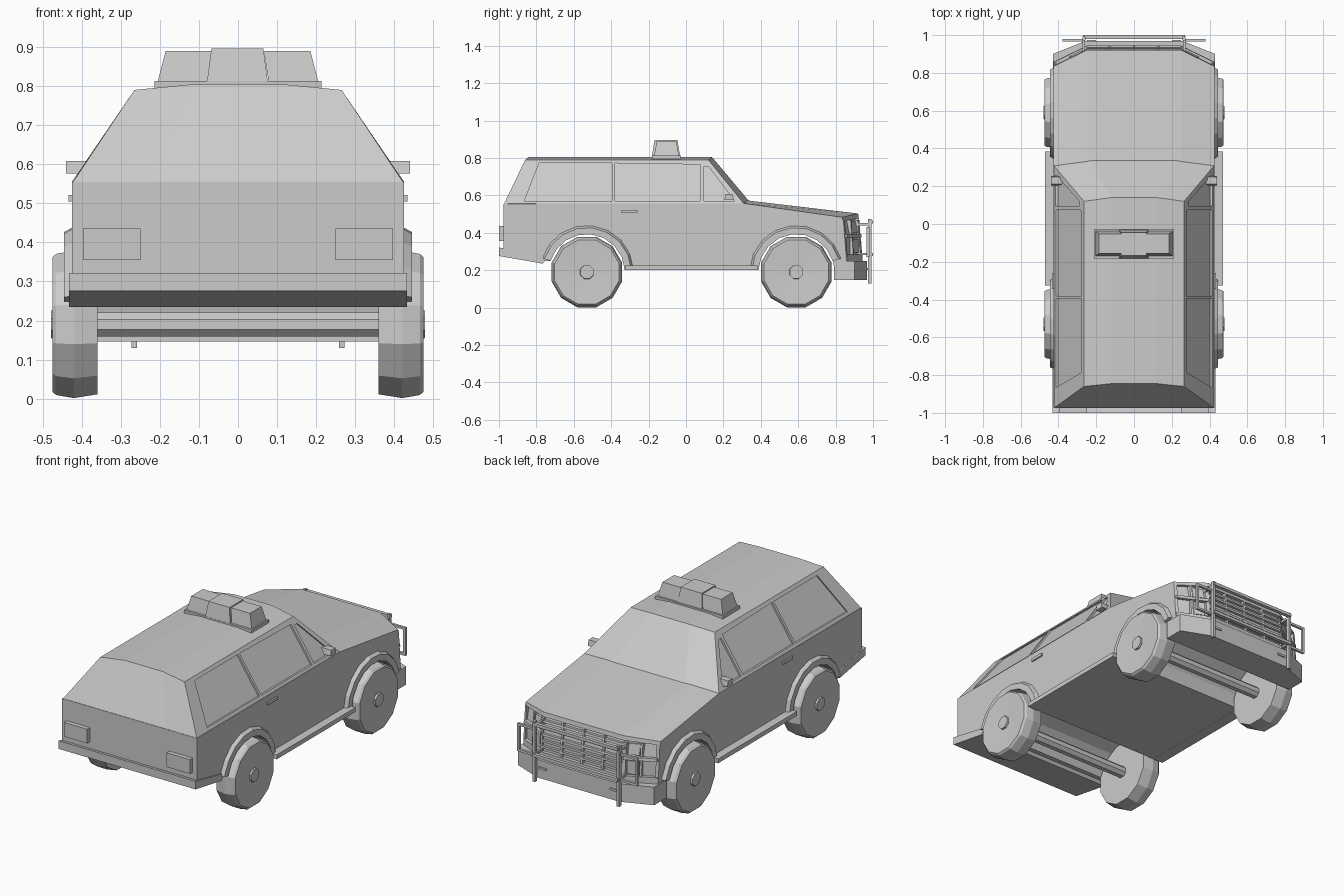
import bpy, bmesh
from math import sin, cos, radians, pi

if "Cube" in bpy.data.objects:
    bpy.data.objects.remove(bpy.data.objects["Cube"])


def loft(name, rings, closed=False):
    """Skin a list of equal-length closed rings; cap the ends unless closed."""
    bm = bmesh.new()
    vs = [[bm.verts.new(p) for p in r] for r in rings]
    n = len(rings[0])
    pairs = list(zip(vs, vs[1:])) + ([(vs[-1], vs[0])] if closed else [])
    for a, b in pairs:
        for i in range(n):
            j = (i + 1) % n
            bm.faces.new((a[i], a[j], b[j], b[i]))
    if not closed:
        bm.faces.new(vs[0])
        bm.faces.new(vs[-1])
    bmesh.ops.recalc_face_normals(bm, faces=bm.faces)
    me = bpy.data.meshes.new(name)
    bm.to_mesh(me)
    bm.free()
    ob = bpy.data.objects.new(name, me)
    bpy.context.collection.objects.link(ob)
    return ob


def box(name, x, y, z, taper_x=(0, 0), taper_y=0):
    """Box from ranges; the top is pulled in by the tapers."""
    (x0, x1), (y0, y1), (z0, z1) = x, y, z
    a, b = taper_x
    t = taper_y
    return loft(name, [
        [(x0, y0, z0), (x1, y0, z0), (x1, y1, z0), (x0, y1, z0)],
        [(x0 + a, y0 + t, z1), (x1 - b, y0 + t, z1), (x1 - b, y1 - t, z1), (x0 + a, y1 - t, z1)]])


def nose(x, z):
    """Front surface y: leaning back at the top, swept back at the corners."""
    y = 0.92 + (0.5 - z) * 0.2 if z > 0.38 else 0.944
    return y - 0.085 * max(0, (abs(x) - 0.25) / 0.175)


def panel(name, x0, x1, z0, z1, out=0.0):
    """Thin strip lying on the nose surface."""
    loft(name, [[(x, nose(x, z0) - 0.03, z0), (x, nose(x, z0) + out, z0),
                 (x, nose(x, z1) + out, z1), (x, nose(x, z1) - 0.03, z1)] for x in (x0, x1)])


AXLES = {"rear": (-0.53, 163, 3), "front": (0.59, 177, 17)}


def arch(yc, r, a0, a1, n=8):
    return [(yc + r * cos(radians(a0 + (a1 - a0) * i / n)),
             0.19 + r * sin(radians(a0 + (a1 - a0) * i / n))) for i in range(n + 1)]


# lower body with wheel arches and a crowned bonnet
def body_ring(x):
    t = max(0, (abs(x) - 0.25) / 0.175)
    low = [(-0.975, 0.555), (-0.975, 0.31), (-0.75, 0.25)]
    for yc, a0, a1 in AXLES.values():
        low += arch(yc, 0.205, a0, a1)
    low += [(0.80, 0.165), (nose(x, 0.2) - 0.02, 0.165), (nose(x, 0.38) - 0.02, 0.38),
            (nose(x, 0.48) - 0.02, 0.478 - 0.015 * t), (nose(x, 0.48), 0.478 - 0.015 * t),
            (nose(x, 0.5), 0.503 - 0.02 * t), (0.335 - 0.025 * t, 0.572 - 0.015 * t)]
    return [(x, y, z) for y, z in low]


loft("lower_body", [body_ring(x) for x in (-0.425, -0.25, 0.25, 0.425)])

# cabin with sloping sides, windscreen and rear glass
cols = [(0.425, 0.265, -0.86, 0.12, 0.79, 0.31, 0.555),
        (0.23, 0.12, -0.845, 0.14, 0.804, 0.335, 0.572)]
rings = []
for s, c in ((-1, 0), (-1, 1), (1, 1), (1, 0)):
    xb, xt, yr, yf, zt, yb, zb = cols[c]
    rings.append([(s * xb, -0.975, 0.55), (s * xt, yr, zt), (s * xt, yf, zt), (s * xb, yb, zb)])
cabin = loft("cabin", rings)

# side window recesses
windows = [[(-0.865, 0.57), (-0.785, 0.772), (-0.395, 0.772), (-0.395, 0.57)],
           [(-0.38, 0.57), (-0.38, 0.772), (0.075, 0.765), (0.075, 0.57)],
           [(0.095, 0.57), (0.095, 0.755), (0.12, 0.755), (0.26, 0.57)]]
for s in (-1, 1):
    for w in windows:
        cut = loft("window_cutter", [[(s * (0.425 - (z - 0.555) * 0.681 + d), y, z) for y, z in w]
                                     for d in (-0.012, 0.08)])
        cut.hide_render = True
        cut.hide_viewport = True
        m = cabin.modifiers.new("window", 'BOOLEAN')
        m.operation = 'DIFFERENCE'
        m.solver = 'EXACT'
        m.object = cut

# wheels, hubs, axles and arch flares
tyre = [(0.36, 0.05), (0.36, 0.185), (0.42, 0.195), (0.465, 0.187), (0.475, 0.178), (0.468, 0.04)]
hub = [(0.46, 0.04), (0.479, 0.038)]


def turned(name, prof, s, yc, n):
    loft(name, [[(s * x, yc + r * cos(2 * pi * (i + 0.5) / n), 0.19 + r * sin(2 * pi * (i + 0.5) / n))
                 for i in range(n)] for x, r in prof])


for end, (yc, a0, a1) in AXLES.items():
    turned(end + "_axle", [(-0.37, 0.033), (0.37, 0.033)], 1, yc, 8)
    for s in (-1, 1):
        turned(end + "_wheel", tyre, s, yc, 12)
        turned(end + "_hub", hub, s, yc, 8)
        inner, mid, outer = (arch(yc, r, a0, a1) for r in (0.203, 0.238, 0.252))
        loft(end + "_arch_flare", [[(s * 0.41, *i), (s * 0.445, *i), (s * 0.445, *m), (s * 0.42, *o)]
                                   for i, m, o in zip(inner, mid, outer)])

# parts repeated on both sides
for s in (-1, 1):
    def side(a, b):
        return tuple(sorted((s * a, s * b)))
    box("side_step", side(0.41, 0.472), (-0.325, 0.385), (0.20, 0.225))
    box("door_handle", side(0.42, 0.434), (-0.345, -0.26), (0.505, 0.521))
    box("wing_mirror", side(0.38, 0.44), (0.205, 0.255), (0.576, 0.608), taper_y=0.006)
    box("tail_lamp", side(0.25, 0.397), (-1.0, -0.97), (0.355, 0.436))
    # stacked headlamp frames and lenses on the swept corners
    for x0, x1 in ((0.25, 0.268), (0.335, 0.345), (0.41, 0.425)):
        panel("lamp_post", *side(x0, x1), 0.24, 0.468)
    for z0, z1 in ((0.24, 0.285), (0.375, 0.392)):
        panel("lamp_rail", *side(0.26, 0.42), z0, z1)
    panel("headlamp", *side(0.275, 0.33), 0.40, 0.46, -0.01)
    panel("fog_lamp", *side(0.275, 0.33), 0.292, 0.368, -0.01)
    # guard uprights and side loops
    box("guard_upright", side(0.258, 0.273), (0.972, 0.992), (0.13, 0.475))
    box("guard_side_upright", side(0.365, 0.378), (0.966, 0.98), (0.27, 0.43))
    for z in (0.27, 0.417):
        box("guard_side_rail", side(0.27, 0.378), (0.966, 0.98), (z, z + 0.013))
    for z in (0.28, 0.44):
        box("guard_bracket", side(0.259, 0.272), (0.90, 0.975), (z, z + 0.013))
    box("bumper_lamp", side(0.20, 0.25), (0.955, 0.974), (0.20, 0.212))

# grille frame and slats
panel("grille_lower_rail", -0.25, 0.25, 0.24, 0.285)
for i in range(5):
    panel("grille_slat", -0.25, 0.25, 0.305 + i * 0.035, 0.318 + i * 0.035, -0.006)
for x in (-0.13, 0, 0.13):
    panel("grille_post", x - 0.006, x + 0.006, 0.26, 0.478)

# cross rails of the front guard
for z in (0.275, 0.45):
    box("guard_rail", (-0.27, 0.27), (0.98, 1.0), (z, z + 0.017))

# bumpers
plan = [(-0.43, 0.79), (-0.43, 0.90), (-0.26, 0.968), (0.26, 0.968), (0.43, 0.90), (0.43, 0.79)]
loft("front_bumper", [[(x, y, z) for x, y in plan] for z in (0.147, 0.25)])
loft("rear_bumper", [[(x, -1.0, 0.322), (x, -1.0, 0.276), (x, -0.765, 0.235), (x, -0.74, 0.268)]
                     for x in (-0.432, 0.432)])

# roof light bar
box("light_bar_base", (-0.213, 0.213), (-0.183, -0.027), (0.785, 0.813))
box("light_bar_left", (-0.205, -0.078), (-0.17, -0.038), (0.813, 0.89), (0.02, -0.012), 0.014)
box("light_bar_right", (0.078, 0.205), (-0.17, -0.038), (0.813, 0.89), (-0.012, 0.02), 0.014)
box("light_bar_centre", (-0.079, 0.076), (-0.182, -0.032), (0.813, 0.896), (0.011, 0.011), 0.014)
